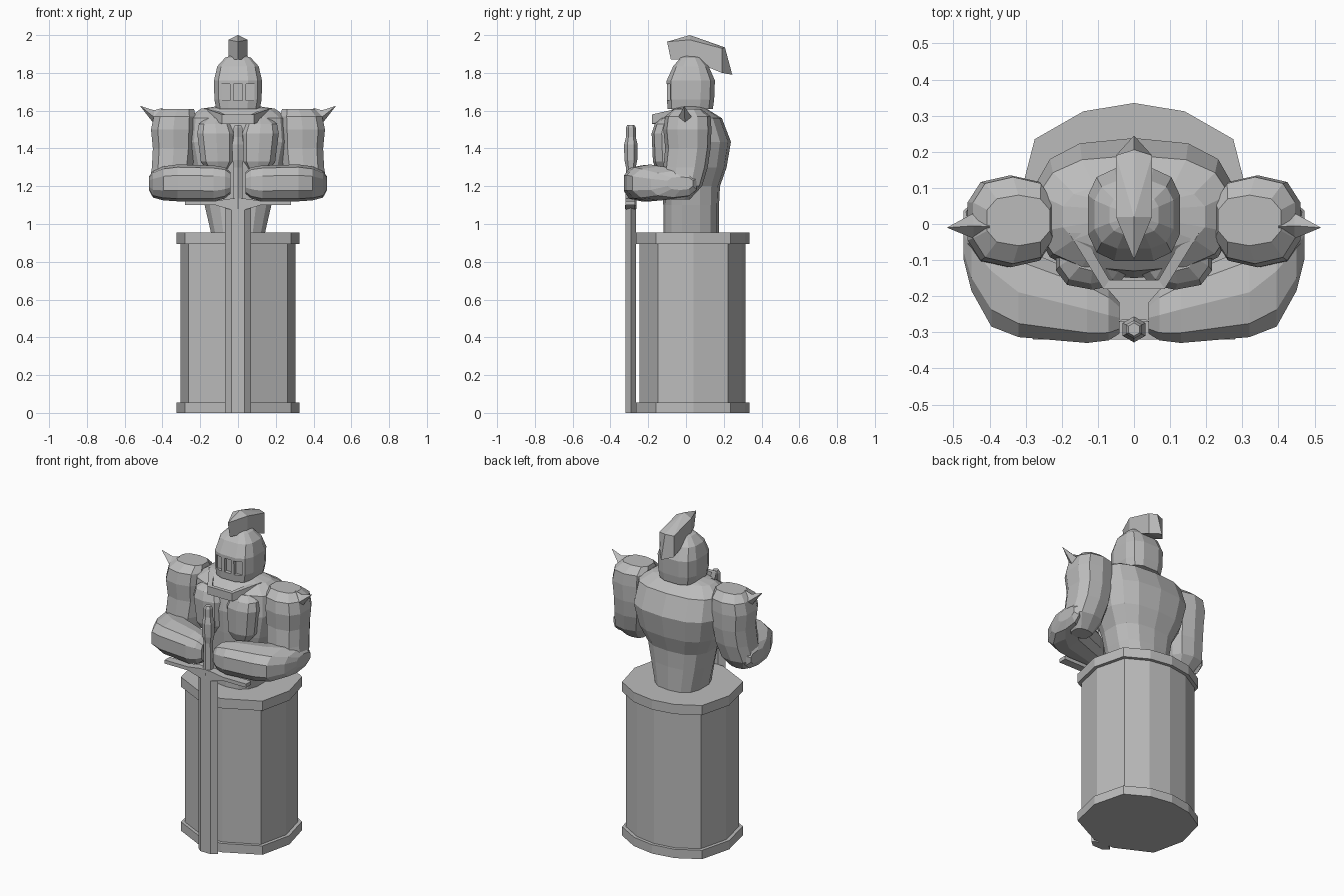
import bpy, bmesh, math

if "Cube" in bpy.data.objects:
    bpy.data.objects.remove(bpy.data.objects["Cube"], do_unlink=True)

stone = bpy.data.materials.new("stone_grey")
stone.use_nodes = True
GREY = (0.5, 0.5, 0.5, 1)
stone.diffuse_color = GREY
stone.node_tree.nodes["Principled BSDF"].inputs["Base Color"].default_value = GREY


def finish(name, bm):
    bmesh.ops.recalc_face_normals(bm, faces=bm.faces)
    mesh = bpy.data.meshes.new(name)
    bm.to_mesh(mesh)
    bm.free()
    mesh.materials.append(stone)
    obj = bpy.data.objects.new(name, mesh)
    bpy.context.scene.collection.objects.link(obj)
    return obj


def skin(name, rings):
    """Bridge equal rings of points and cap both ends."""
    bm = bmesh.new()
    loops = [[bm.verts.new(p) for p in ring] for ring in rings]
    n = len(loops[0])
    for a, b in zip(loops, loops[1:]):
        for i in range(n):
            j = (i + 1) % n
            bm.faces.new((a[i], a[j], b[j], b[i]))
    bm.faces.new(loops[0])
    bm.faces.new(loops[-1])
    return finish(name, bm)


def loft(name, rings, n=10, axis="z", power=0.75, turn=0.5, side=1):
    """Rounded-box rings (t, u0, u1, v0, v1) along z (u=x, v=y) or x (u=y, v=z)."""
    out = []
    for t, u0, u1, v0, v1 in rings:
        ring = []
        for i in range(n):
            a = 2 * math.pi * (i + turn) / n
            c, s = math.cos(a), math.sin(a)
            c = math.copysign(abs(c) ** power, c)
            s = math.copysign(abs(s) ** power, s)
            u = (u0 + u1) / 2 + c * (u1 - u0) / 2
            v = (v0 + v1) / 2 + s * (v1 - v0) / 2
            ring.append((side * u, v, t) if axis == "z" else (side * t, u, v))
        out.append(ring)
    return skin(name, out)


def mirrored(half):
    """Close a right-hand outline whose last point lies on the centre line."""
    return half + [(-x, y) for x, y in reversed(half) if x > 0]


def prism(name, outline, z0, z1, scale=1):
    cy = 0.035
    pts = [(x * scale, cy + (y - cy) * scale) for x, y in outline]
    return skin(name, [[(x, y, z) for x, y in pts] for z in (z0, z1)])


def box(name, x0, x1, y0, y1, z0, z1):
    return prism(name, [(x0, y0), (x1, y0), (x1, y1), (x0, y1)], z0, z1)


# Pedestal: drum with two rims
drum = mirrored([(.07, -.265), (.28, -.16), (.325, .04), (.275, .235), (.14, .312), (0, .335)])
prism("pedestal_base_rim", drum, 0, .055)
prism("pedestal_drum", drum, .05, .9, .935)
prism("pedestal_top_rim", drum, .895, .955)

# Torso and neck
torso = [(.95, .145, -.12, .175), (1.1, .18, -.12, .175), (1.2, .2, -.13, .18),
         (1.3, .25, -.14, .215), (1.435, .28, -.15, .238), (1.56, .27, -.13, .19),
         (1.61, .2, -.07, .11), (1.625, .1, -.03, .08)]
loft("torso", [(z, -w, w, f, b) for z, w, f, b in torso], n=14)
loft("neck", [(1.52, -.08, .08, -.08, .1), (1.64, -.075, .075, -.06, .1)], n=8)

# Collar: open band rising towards its ends
collar = []
for x, y, z0, z1 in ((-.18, -.025, 1.57, 1.615), (-.085, -.18, 1.53, 1.58),
                     (.085, -.18, 1.53, 1.58), (.18, -.025, 1.57, 1.615)):
    ix, iy = x * .8, y + (.025 if y < -.1 else 0)
    collar.append([(x, y, z0), (x, y, z1), (ix, iy, z1), (ix, iy, z0)])
skin("collar", collar)

# Arms, chest muscles and shoulder spikes
for label, s in (("left", 1), ("right", -1)):
    loft(label + "_chest", [(1.28, .05, .16, -.155, 0), (1.33, .015, .2, -.175, 0),
                            (1.48, .01, .22, -.182, 0), (1.53, .03, .21, -.165, 0),
                            (1.56, .06, .17, -.13, 0)], n=10, side=s)
    loft(label + "_upper_arm", [(1.13, .3, .42, -.08, .02), (1.2, .26, .475, -.12, .085),
                                (1.3, .235, .46, -.12, .115), (1.4, .225, .455, -.11, .13),
                                (1.5, .22, .465, -.12, .135), (1.57, .22, .45, -.11, .13),
                                (1.61, .23, .41, -.06, .08)], side=s)
    loft(label + "_forearm", [(.04, -.305, -.215, 1.16, 1.275), (.07, -.325, -.18, 1.135, 1.3),
                              (.13, -.333, -.14, 1.12, 1.31), (.32, -.318, -.06, 1.12, 1.315),
                              (.395, -.29, .03, 1.125, 1.305), (.45, -.19, .06, 1.14, 1.28),
                              (.472, -.1, .04, 1.18, 1.25)], axis="x", side=s)
    loft(label + "_shoulder_spike", [(.4, -.06, .045, 1.47, 1.615), (.445, -.04, .03, 1.53, 1.602),
                                     (.516, -.011, -.009, 1.622, 1.625)],
         n=4, axis="x", power=1, turn=0, side=s)

# Helmet with three cut eye openings
helmet = loft("helmet", [(1.61, -.118, .118, -.1, .145), (1.66, -.128, .128, -.104, .152),
                         (1.76, -.13, .13, -.105, .156), (1.835, -.112, .112, -.07, .122),
                         (1.88, -.07, .07, -.03, .08), (1.895, -.03, .03, 0, .05)],
              n=12, power=.65)
for x in (-.065, 0, .065):
    cutter = box("eye_cutter", x - .023, x + .023, -.2, -.078, 1.655, 1.74)
    cutter.hide_render = True
    mod = helmet.modifiers.new("eye_opening", "BOOLEAN")
    mod.object = cutter
    mod.operation = "DIFFERENCE"
    mod.solver = "EXACT"
    bpy.context.view_layer.objects.active = helmet
    bpy.ops.object.modifier_apply(modifier=mod.name)
    bpy.data.objects.remove(cutter, do_unlink=True)

# Crest: six-sided plume with a central ridge
bm = bmesh.new()
plan = [(0, -.1, 1.965, -.08, 1.87), (.05, .02, 1.975, .02, 1.87), (.05, .19, 1.93, .19, 1.8),
        (0, .206, 1.935, .245, 1.79), (-.05, .19, 1.93, .19, 1.8), (-.05, .02, 1.975, .02, 1.87)]
top = [bm.verts.new((x, y, z)) for x, y, z, _, _ in plan]
low = [bm.verts.new((x, y, z)) for x, _, _, y, z in plan]
peak = bm.verts.new((0, .02, 2))
for i in range(6):
    j = (i + 1) % 6
    bm.faces.new((top[i], top[j], low[j], low[i]))
    bm.faces.new((top[j], top[i], peak))
for quad in ((0, 1, 5), (1, 2, 4, 5), (2, 3, 4)):
    bm.faces.new([low[i] for i in quad])
finish("helmet_crest", bm)

# Sword: blade, cross guard and grip with pommel
prism("sword_blade", [(-.068, -.292), (-.035, -.32), (.035, -.32), (.068, -.292),
                      (.035, -.265), (-.035, -.265)], 0, 1.1)
skin("sword_guard", [[(x, -.32, z0), (x, -.27, z0), (x, -.27, z1), (x, -.32, z1)]
                     for x, z0, z1 in ((-.28, 1.1, 1.122), (-.12, 1.1, 1.122), (-.035, 1.075, 1.135),
                                       (.035, 1.075, 1.135), (.12, 1.1, 1.122), (.28, 1.1, 1.122))])
grip = [(1.08, .03), (1.3, .026), (1.34, .034), (1.42, .036), (1.46, .026), (1.51, .026), (1.525, .018)]
loft("sword_grip", [(z, -r, r, -.292 - r, -.292 + r) for z, r in grip], n=6, power=1)
